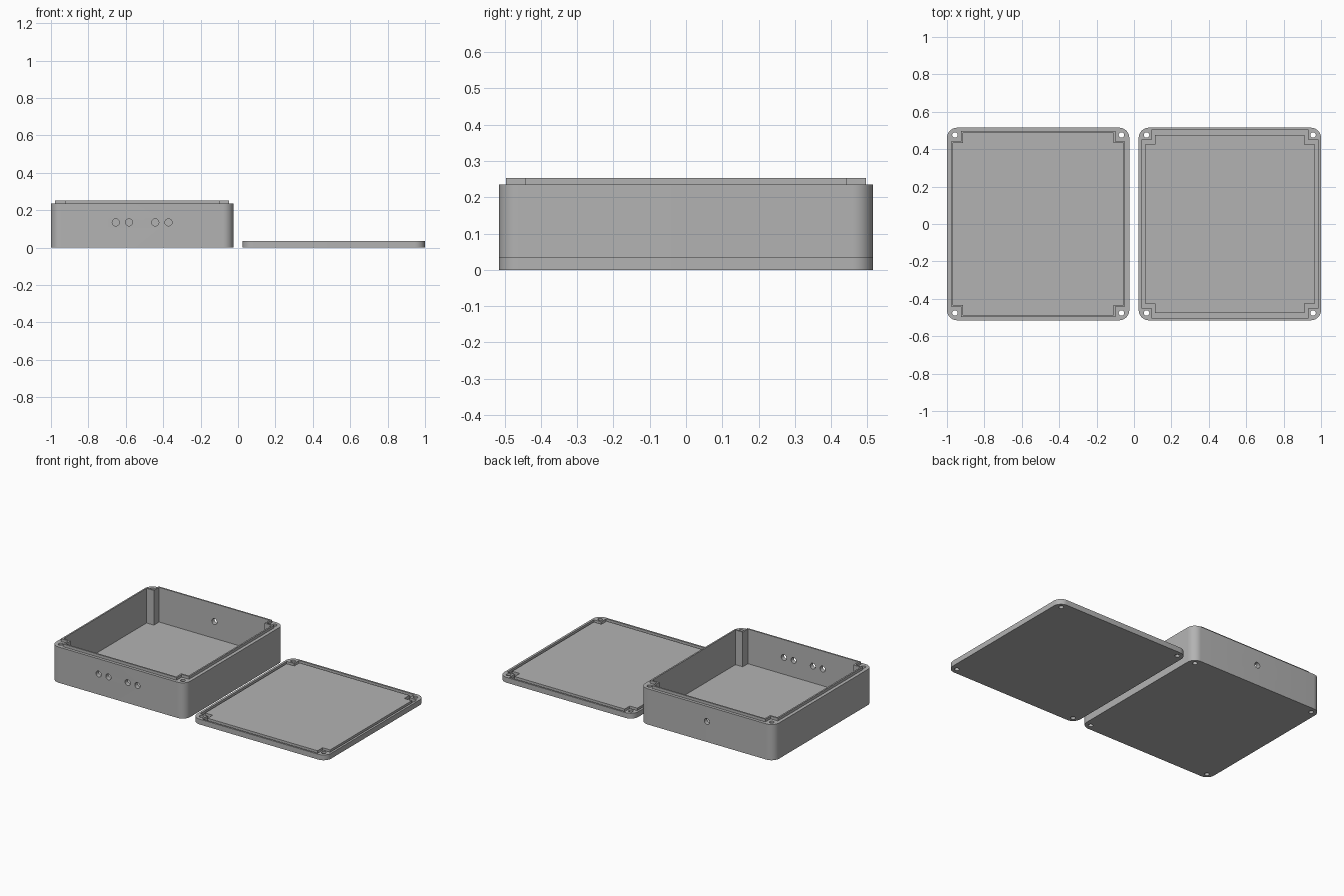
import bpy
import bmesh
from math import cos, sin, pi, radians
from mathutils import Matrix

cube = bpy.data.objects.get("Cube")
if cube:
    bpy.data.objects.remove(cube, do_unlink=True)

HALF_X, HALF_Y = 0.4875, 0.515
BOX_X, LID_X = -0.5125, 0.5125
BOX_TOP, LIP_TOP, LID_TOP = 0.235, 0.253, 0.035
SCREWS = [(sx * 0.445, sy * 0.476) for sx in (-1, 1) for sy in (-1, 1)]

grey = bpy.data.materials.new("enclosure grey")
grey.use_nodes = True
colour = (0.45, 0.45, 0.45, 1)
grey.diffuse_color = colour
grey.node_tree.nodes["Principled BSDF"].inputs["Base Color"].default_value = colour


def rounded(hx, hy, r, steps=10):
    """Rectangle outline with rounded corners."""
    pts = []
    for k, (sx, sy) in enumerate([(1, 1), (-1, 1), (-1, -1), (1, -1)]):
        for i in range(steps + 1):
            a = (k + i / steps) * pi / 2
            pts.append((sx * (hx - r) + r * cos(a), sy * (hy - r) + r * sin(a)))
    return pts


def notched(hx, hy, nx, ny):
    """Rectangle outline stepping inward around the corner screws."""
    corner = [(hx, ny), (nx, ny), (nx, hy)]
    pts = []
    for sx, sy in [(1, 1), (-1, 1), (-1, -1), (1, -1)]:
        part = [(sx * x, sy * y) for x, y in corner]
        pts += part if sx == sy else part[::-1]
    return pts


def link(bm, name):
    bmesh.ops.recalc_face_normals(bm, faces=bm.faces)
    mesh = bpy.data.meshes.new(name)
    bm.to_mesh(mesh)
    bm.free()
    mesh.materials.append(grey)
    ob = bpy.data.objects.new(name, mesh)
    bpy.context.collection.objects.link(ob)
    return ob


def prism(name, outline, cx, z0, z1):
    bm = bmesh.new()
    base = bm.faces.new([bm.verts.new((cx + x, y, z0)) for x, y in outline])
    out = bmesh.ops.extrude_face_region(bm, geom=[base])
    top = [v for v in out["geom"] if isinstance(v, bmesh.types.BMVert)]
    bmesh.ops.translate(bm, verts=top, vec=(0, 0, z1 - z0))
    return link(bm, name)


def drills(places, radius, depth, turn=Matrix()):
    """Several separate cylinders in one cutter."""
    bm = bmesh.new()
    for p in places:
        bmesh.ops.create_cone(bm, cap_ends=True, segments=32, radius1=radius,
                              radius2=radius, depth=depth,
                              matrix=Matrix.Translation(p) @ turn)
    return link(bm, "drill cutter")


def combine(ob, other, operation):
    other.hide_render = True
    mod = ob.modifiers.new("shape", "BOOLEAN")
    mod.operation = operation
    mod.solver = "EXACT"
    mod.object = other
    bpy.context.view_layer.objects.active = ob
    bpy.ops.object.modifier_apply(modifier=mod.name)
    bpy.data.objects.remove(other, do_unlink=True)


def finish(ob):
    bpy.ops.object.select_all(action="DESELECT")
    ob.select_set(True)
    bpy.context.view_layer.objects.active = ob
    bpy.ops.object.shade_smooth_by_angle(angle=radians(30))


# Open box with a raised lip and corner screw posts
box = prism("enclosure_box", rounded(HALF_X, HALF_Y, 0.055), BOX_X, 0, BOX_TOP)
lip = prism("lip", notched(0.4655, 0.496, 0.4125, 0.442), BOX_X, 0.1, LIP_TOP)
combine(box, lip, "UNION")
cavity = prism("cavity cutter", notched(0.4555, 0.486, 0.4025, 0.432),
               BOX_X, 0.025, 0.3)
combine(box, cavity, "DIFFERENCE")

# Four front ports, one rear port
sideways = Matrix.Rotation(pi / 2, 4, "X")
ports = [(BOX_X + dx, -HALF_Y, 0.135) for dx in (-0.141, -0.07, 0.07, 0.141)]
ports.append((BOX_X, HALF_Y, 0.135))
combine(box, drills(ports, 0.019, 0.15, sideways), "DIFFERENCE")

# Lid with a groove that takes the lip
lid = prism("enclosure_lid", rounded(HALF_X, HALF_Y, 0.055), LID_X, 0, LID_TOP)
groove = prism("groove cutter", notched(0.473, 0.503, 0.42, 0.45), LID_X, 0.015, 0.1)
core = prism("core cutter", notched(0.455, 0.477, 0.4, 0.424), LID_X, 0, 0.2)
combine(groove, core, "DIFFERENCE")
combine(lid, groove, "DIFFERENCE")

# Corner screw holes through both halves
for part, cx in ((box, BOX_X), (lid, LID_X)):
    combine(part, drills([(cx + x, y, 0.1) for x, y in SCREWS], 0.0145, 0.6),
            "DIFFERENCE")
    finish(part)
